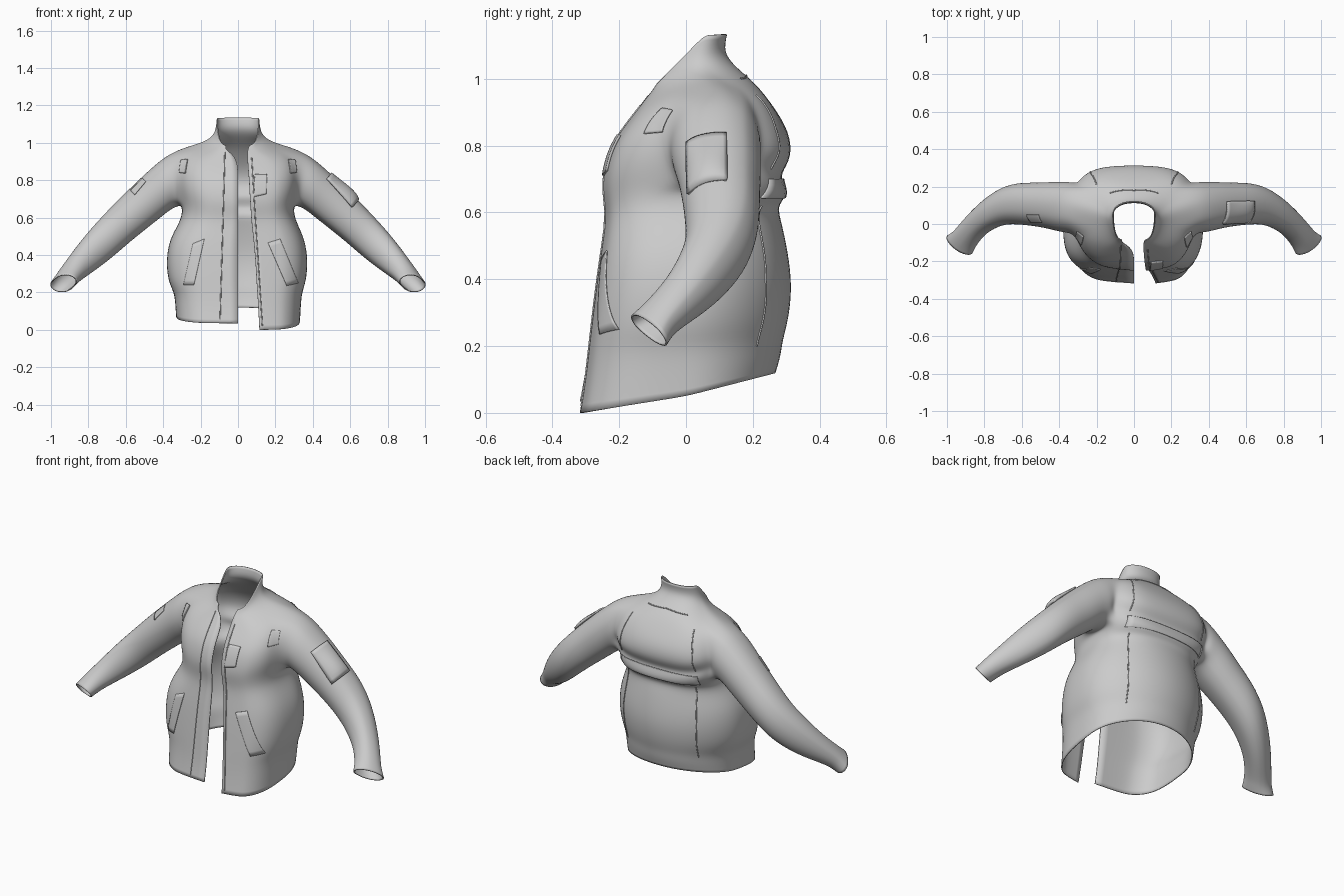
import bpy, bmesh, math
from mathutils import Vector
from mathutils.bvhtree import BVHTree

if "Cube" in bpy.data.objects:
    bpy.data.objects.remove(bpy.data.objects["Cube"])

# Torso rows, hem to collar: front y,z | half width, side y,z | back y,z
ROWS = [
    (-.318, .00, .333, .00, .050, .272, .12),
    (-.302, .10, .337, .00, .13, .288, .17),
    (-.292, .19, .343, .00, .20, .294, .22),
    (-.285, .25, .366, .01, .26, .312, .28),
    (-.272, .36, .376, .02, .37, .323, .38),
    (-.257, .47, .360, .02, .48, .310, .48),
    (-.243, .56, .317, .03, .57, .290, .57),
    (-.243, .61, .300, .05, .62, .275, .62),
    (-.250, .66, .302, .08, .665, .298, .645),
    (-.250, .70, .315, .09, .73, .300, .685),
    (-.242, .745, .325, .09, .80, .278, .715),
    (-.224, .80, .325, .09, .86, .325, .76),
    (-.192, .85, .315, .09, .925, .308, .84),
    (-.152, .90, .280, .09, .985, .267, .92),
    (-.122, .94, .190, .06, 1.005, .212, .985),
    (-.105, .96, .140, .03, 1.03, .150, 1.035),
    (-.098, .97, .119, .035, 1.07, .112, 1.08),
    (-.088, .985, .114, .055, 1.13, .124, 1.133),
]
# x of the open front edge per row
EDGE_R = [.115, .11, .105, .10, .095, .085, .075, .07, .068, .065, .062, .06, .055, .052, .05, .052, .055, .06]
EDGE_L = [.0] * 13 + [.005, .03, .06, .065, .065]
# boxiness of the front and back half of each row (1 is round)
BOX_BACK = [1, 1, 1, 1.03, 1.03, 1, .95, .85, .7, .68, .66, .66, .66, .68, .75, .9, .92, .9]
BOX_TOP = (.78, .9, .9, .9)
THETA = [0, 20, 32, 44, 55, 66, 78, 90, 102, 114, 128, 145, 162, 180]
# Sleeve rings: upper x,z | lower x,z | centre y | depth | twist towards the cuff
SLEEVE = [
    (.36, .950, .318, .655, .09, .139, 0),
    (.42, .908, .355, .640, .09, .137, 0),
    (.50, .837, .405, .600, .10, .128, 0),
    (.58, .760, .475, .545, .105, .119, 0),
    (.66, .682, .570, .470, .11, .114, 0),
    (.74, .597, .655, .395, .10, .105, .1),
    (.82, .507, .735, .333, .055, .092, .3),
    (.885, .420, .798, .290, .0, .078, .6),
    (.938, .345, .845, .258, -.06, .070, .9),
    (.958, .315, .862, .240, -.085, .070, 1),
    (.986, .275, .880, .222, -.11, .080, 1),
]
N = len(THETA)
COLS = 2 * N - 1
HOLE_R, HOLE_K = (8, 13), (5, 9)   # armhole block: rows, columns


def new_object(name, bm, smooth=True):
    me = bpy.data.meshes.new(name)
    bm.to_mesh(me)
    bm.free()
    for p in me.polygons:
        p.use_smooth = smooth
    ob = bpy.data.objects.new(name, me)
    bpy.context.collection.objects.link(ob)
    return ob


def torso_point(i, j):
    s, k = (1, j) if j < N else (-1, COLS - 1 - j)
    yf, zf, w, ys, zs, yb, zb = ROWS[i]
    e = (EDGE_R if s > 0 else EDGE_L)[i]
    if s < 0:                              # left half hangs higher and fuller
        lift = (.035, .015)[i] if i < 2 else 0
        zf, zs = zf + lift, zs + lift * .8
        w += .010 if 3 <= i <= 5 else 0
    if k > N // 2:
        p = BOX_BACK[i]
    else:
        p = BOX_TOP[i - 14] if i > 13 else .6 if s < 0 and i < 6 else .7
    t = math.radians(THETA[k])
    sn, c = max(math.sin(t), 0) ** p, abs(math.cos(t)) ** p
    x = e + (w - e) * sn if k < N // 2 else w * sn
    if k == N - 1:
        x = 0
    ye, ze = (yf, zf) if THETA[k] < 90 else (yb, zb)
    y = ys + (ye - ys) * c
    if 8 <= i <= 13 and k > 9:             # gathered cloth on the back
        y += .006 * math.sin(7 * j + 3 * i)
    return Vector((s * x, y, zs + (ze - zs) * c))


# Jacket shell: torso, collar and sleeves in one surface
bm = bmesh.new()
g = [[bm.verts.new(torso_point(i, j)) for j in range(COLS)] for i in range(len(ROWS))]
for i in range(len(ROWS) - 1):
    for j in range(COLS - 1):
        k = j if j < N - 1 else COLS - 2 - j
        if HOLE_R[0] <= i < HOLE_R[1] and HOLE_K[0] <= k < HOLE_K[1]:
            continue
        bm.faces.new((g[i][j], g[i][j + 1], g[i + 1][j + 1], g[i + 1][j]))
for s in (1, -1):
    j0, j1 = HOLE_K if s > 0 else (COLS - 1 - HOLE_K[1], COLS - 1 - HOLE_K[0])
    i0, i1 = HOLE_R
    loop = ([g[i0][j] for j in range(j0, j1)] + [g[i][j1] for i in range(i0, i1)]
            + [g[i1][j] for j in range(j1, j0, -1)] + [g[i][j0] for i in range(i1, i0, -1)])
    ys, zs = [v.co.y for v in loop], [v.co.z for v in loop]
    cy, cz = (min(ys) + max(ys)) / 2, (min(zs) + max(zs)) / 2
    hy, hz = (max(ys) - min(ys)) / 2, (max(zs) - min(zs)) / 2
    phi = [math.atan2((cy - v.co.y) / hy, (v.co.z - cz) / hz) for v in loop]
    n = len(loop)
    for ux, uz, lx, lz, yc, b, f in SLEEVE:
        c = Vector(((ux + lx) / 2, yc, (uz + lz) / 2))
        u = Vector(((ux - lx) / 2, 0, (uz - lz) / 2))
        v = b * Vector((-.6 * f, -(1 - .3 * f), .5 * f))
        ring = []
        for a in phi:
            p = c + u * math.cos(a) + v * math.sin(a)
            ring.append(bm.verts.new((s * p.x, p.y, p.z)))
        for a in range(n):
            b2 = (a + 1) % n
            bm.faces.new((loop[a], loop[b2], ring[b2], ring[a]))
        loop = ring
jacket = new_object("jacket_shell", bm)
sub = jacket.modifiers.new("smooth", 'SUBSURF')
sub.levels = sub.render_levels = 2
sub.boundary_smooth = 'PRESERVE_CORNERS'
sol = jacket.modifiers.new("cloth", 'SOLIDIFY')
sol.thickness, sol.offset = .006, -1
bpy.context.view_layer.update()
tree = BVHTree.FromObject(jacket, bpy.context.evaluated_depsgraph_get())


def project(p, d):
    d = Vector(d).normalized()
    hit, nor, _, _ = tree.ray_cast(Vector(p) - d * 2, d)
    return (hit, nor if nor.dot(d) < 0 else -nor) if hit else (Vector(p), -d)


def patch(name, corners, d, t, bulge=0.0, n=10):
    """Cloth panel laid on the shell, corners given in order around it."""
    a, b, c, e = map(Vector, corners)
    bm = bmesh.new()
    vs = []
    for i in range(n + 1):
        for j in range(n + 1):
            u, v = i / n, j / n
            p, nor = project(a.lerp(b, u).lerp(e.lerp(c, u), v), d)
            inside = 0 < u < 1 and 0 < v < 1
            puff = bulge * (math.sin(math.pi * u) * math.sin(math.pi * v ** 2)) ** .6 if inside else 0
            vs.append(bm.verts.new(p + nor * (t / 2 + puff)))
    for i in range(n):
        for j in range(n):
            q = i * (n + 1) + j
            bm.faces.new((vs[q], vs[q + 1], vs[q + n + 2], vs[q + n + 1]))
    ob = new_object(name, bm)
    m = ob.modifiers.new("thickness", 'SOLIDIFY')
    m.thickness, m.offset = t, 0
    bpy.context.view_layer.objects.active = ob
    ob.select_set(True)
    bpy.ops.object.shade_smooth_by_angle()
    ob.select_set(False)


def seam(name, pts, d, r=.003):
    """Raised stitch line through (x, z) points, pressed onto the shell."""
    cu = bpy.data.curves.new(name, 'CURVE')
    cu.dimensions, cu.bevel_depth, cu.bevel_resolution = '3D', r, 1
    line = []
    for (x0, z0), (x1, z1) in zip(pts, pts[1:]):
        line += [(x0 + (x1 - x0) * q / 12, z0 + (z1 - z0) * q / 12) for q in range(12)]
    line.append(pts[-1])
    sp = cu.splines.new('POLY')
    sp.points.add(len(line) - 1)
    for pt, (x, z) in zip(sp.points, line):
        p, nor = project((x, 0, z), d)
        pt.co = (*(p + nor * r * .3), 1)
    bpy.context.collection.objects.link(bpy.data.objects.new(name, cu))


FRONT, BACK = (0, 1, 0), (0, -1, 0)


def front(*xz):
    return [(x, 0, z) for x, z in xz]


# Front pockets and tabs
patch("hand_pocket_right", front((.16, .465), (.225, .485), (.32, .25), (.26, .235)), FRONT, .004)
patch("hand_pocket_left", front((-.24, .46), (-.18, .485), (-.235, .24), (-.29, .24)), FRONT, .004)
patch("chest_pocket", front((.09, .83), (.155, .83), (.15, .725), (.085, .71)), FRONT, .007)
for s, n in ((1, "right"), (-1, "left")):
    patch("chest_tab_" + n, front((s * .268, .91), (s * .305, .905), (s * .312, .84), (s * .28, .835)), FRONT, .006)

# Sleeve pockets
patch("sleeve_pocket_right", [(.48, .005, .815), (.48, .12, .82), (.615, .122, .67), (.615, .01, .66)],
      (-.7, 0, -.7), .010, .014)
patch("sleeve_pocket_left", [(-.50, .01, .80), (-.50, .05, .80), (-.56, .05, .73), (-.56, .01, .73)],
      (.7, 0, -.7), .004)

# Placket and zip seams
seam("placket_seam", [(-.07, .95), (-.08, .6), (-.096, .05)], FRONT)
seam("zip_seam", [(.073, .92), (.092, .6), (.13, .02)], FRONT)

# Back yoke, gathered band and skirt seams
patch("back_band", front((-.25, .70), (.25, .70), (.25, .645), (-.25, .645)), BACK, .006, n=16)
seam("collar_seam", [(-.13, 1.0), (0, 1.01), (.13, 1.0)], BACK)
for s, n in ((1, "right"), (-1, "left")):
    seam("yoke_seam_" + n, [(s * .20, .95), (s * .23, .85), (s * .24, .73)], BACK)
    seam("skirt_seam_" + n, [(s * .22, .62), (s * .24, .4), (s * .23, .2)], BACK)
